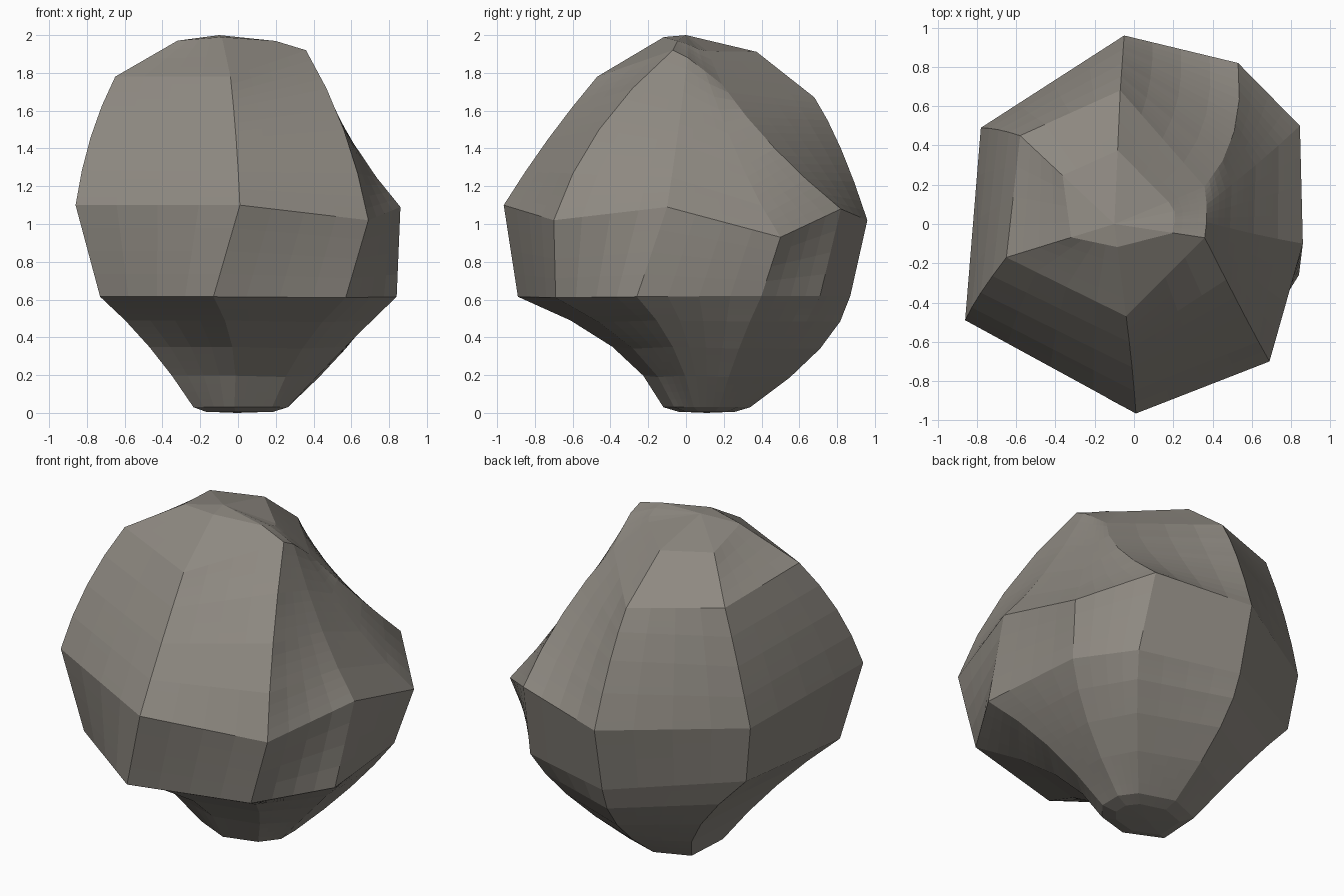
import bpy, bmesh, math
from mathutils import Vector

if "Cube" in bpy.data.objects:
    bpy.data.objects.remove(bpy.data.objects["Cube"])

# Eight ridge lines around the boulder, each: undercut, rim, belt, slope, shoulder
RIDGES = [
    [(-.47, -.21, .35), (-.73, -.45, .615), (-.86, -.49, 1.10), (-.78, -.35, 1.46), (-.65, -.17, 1.78)],
    [(-.03, -.39, .35), (-.13, -.89, .615), (.01, -.965, 1.10), (-.01, -.73, 1.45), (-.04, -.47, 1.78)],
    [(.34, -.28, .34), (.57, -.69, .61), (.69, -.70, 1.02), (.56, -.46, 1.50), (.36, -.07, 1.92)],
    [(.57, -.07, .35), (.84, -.26, .615), (.86, -.10, 1.09), (.61, -.05, 1.43), (.37, .01, 1.88)],
    [(.57, .28, .34), (.78, .40, .62), (.845, .50, .93), (.62, .30, 1.30), (.37, .10, 1.81)],
    [(.43, .54, .34), (.56, .71, .62), (.53, .82, 1.08), (.51, .47, 1.40), (.36, .19, 1.74)],
    [(-.03, .71, .34), (-.04, .87, .62), (-.05, .96, 1.02), (-.06, .82, 1.40), (-.07, .68, 1.67)],
    [(-.43, .47, .36), (-.73, .46, .70), (-.78, .49, 1.05), (-.69, .48, 1.40), (-.58, .45, 1.72)],
]
# how far each shoulder is drawn in towards the peak to make the crown
CROWN = [.6, .75, .35, .35, .35, .4, .45, .45]
PEAK = Vector((-.10, 0, 2.0))
FOOT = Vector((-.005, .11, 0))


def curve(a, b, c, steps=4):
    """Points on a smooth curve through a, b and c."""
    a, b, c = Vector(a), Vector(b), Vector(c)
    ts = [k / steps for k in range(steps + 1)]
    return [a * (2 * (t - .5) * (t - 1)) + b * (4 * t * (1 - t)) + c * (2 * t * (t - .5)) for t in ts]


bm = bmesh.new()
columns = []
for ridge, f in zip(RIDGES, CROWN):
    under, rim, belt, slope, shoulder = [Vector(p) for p in ridge]
    # foot ring follows the direction of each ridge
    d = under - FOOT
    a = math.atan2(d.y, d.x)
    foot = Vector((FOOT.x + .28 * math.cos(a), FOOT.y + .23 * math.sin(a), .03))
    sole = FOOT + Vector((.2 * math.cos(a), .15 * math.sin(a), .006))
    # crown ring eases from shoulder to peak
    crown = shoulder.lerp(PEAK, f)
    crown.z = PEAK.z - (PEAK.z - shoulder.z) * (1 - f) ** 2.2
    # gently rounded waist between the sharp rim and belt
    points = [sole] + curve(foot, under, rim) + curve(belt, slope, shoulder) + [crown]
    columns.append([bm.verts.new(p) for p in points])

# skin between neighbouring ridges, close foot and crown with fans
low, high = bm.verts.new(FOOT), bm.verts.new(PEAK)
for i, col in enumerate(columns):
    nxt = columns[(i + 1) % len(columns)]
    for j in range(len(col) - 1):
        bm.faces.new((col[j], nxt[j], nxt[j + 1], col[j + 1]))
    bm.faces.new((nxt[0], col[0], low))
    bm.faces.new((col[-1], nxt[-1], high))
bmesh.ops.recalc_face_normals(bm, faces=bm.faces)

mesh = bpy.data.meshes.new("boulder")
bm.to_mesh(mesh)
bm.free()
boulder = bpy.data.objects.new("boulder", mesh)
bpy.context.collection.objects.link(boulder)
sub = boulder.modifiers.new("facets", 'SUBSURF')
sub.subdivision_type = 'SIMPLE'
sub.levels = sub.render_levels = 2

stone = bpy.data.materials.new("warm grey stone")
stone.diffuse_color = (.27, .25, .22, 1)
stone.use_nodes = True
stone.node_tree.nodes["Principled BSDF"].inputs["Base Color"].default_value = stone.diffuse_color
mesh.materials.append(stone)
